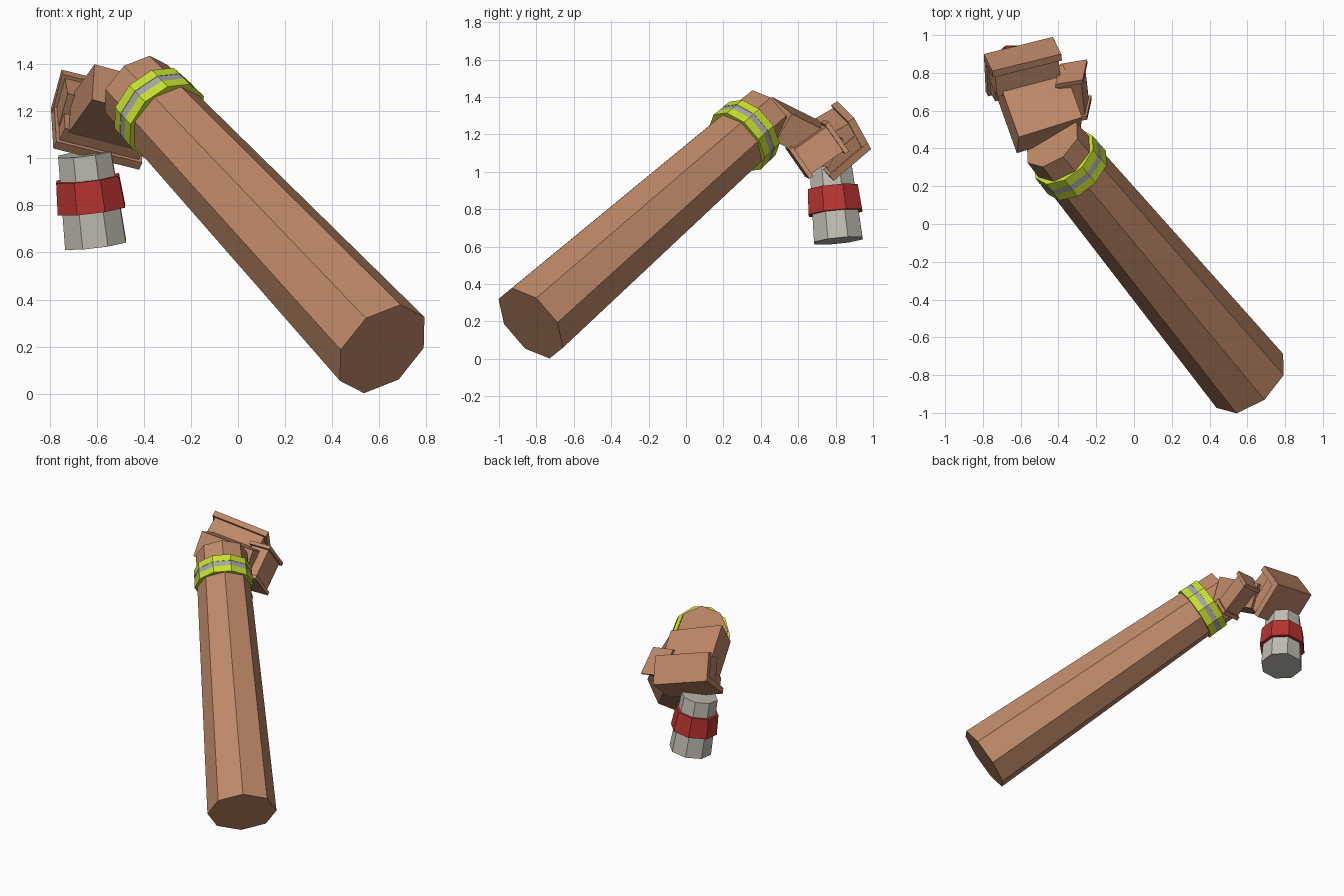
import bpy, bmesh
from mathutils import Vector as V

if "Cube" in bpy.data.objects:
    bpy.data.objects.remove(bpy.data.objects["Cube"])


def material(name, rgb):
    m = bpy.data.materials.new(name)
    m.diffuse_color = (*rgb, 1)
    m.use_nodes = True
    m.node_tree.nodes["Principled BSDF"].inputs["Base Color"].default_value = m.diffuse_color
    return m


SKIN = material("skin", (0.52, 0.25, 0.14))
LIME = material("lime", (0.58, 0.75, 0.03))
GREY = material("grey", (0.38, 0.38, 0.38))
RED = material("red", (0.48, 0.035, 0.03))
PALE = material("pale", (0.54, 0.51, 0.45))


def finish(bm, name, mat):
    bmesh.ops.recalc_face_normals(bm, faces=bm.faces)
    me = bpy.data.meshes.new(name)
    bm.to_mesh(me)
    bm.free()
    me.materials.append(mat)
    ob = bpy.data.objects.new(name, me)
    bpy.context.collection.objects.link(ob)
    return ob


def prism(name, p0, p1, r0, r1, sides, ref, mat):
    """Tapered n-sided prism from p0 to p1; ref points at the first corner."""
    from math import cos, sin, tau
    p0, p1 = V(p0), V(p1)
    axis = (p1 - p0).normalized()
    a = V(ref)
    a = (a - axis * a.dot(axis)).normalized()
    b = axis.cross(a)
    bm = bmesh.new()
    rings = []
    for p, r in ((p0, r0), (p1, r1)):
        rings.append([bm.verts.new(p + r * (a * cos(i * tau / sides) + b * sin(i * tau / sides)))
                      for i in range(sides)])
    for i in range(sides):
        j = (i + 1) % sides
        bm.faces.new((rings[0][i], rings[0][j], rings[1][j], rings[1][i]))
    bm.faces.new(rings[0])
    bm.faces.new(rings[1])
    return finish(bm, name, mat)


def block(name, corner, u, v, t, inset=0.0):
    """Box spanned by three edges; inset shrinks the far (corner + t) face."""
    c, u, v, t = V(corner), V(u), V(v), V(t)
    bm = bmesh.new()
    layers = []
    for k, s in ((0, 0), (1, inset)):
        layers.append([bm.verts.new(c + u * x + v * y + t * k) for x, y in
                       ((s, s), (1 - s, s), (1 - s, 1 - s), (s, 1 - s))])
    for i in range(4):
        j = (i + 1) % 4
        bm.faces.new((layers[0][i], layers[0][j], layers[1][j], layers[1][i]))
    bm.faces.new(layers[0])
    bm.faces.new(layers[1])
    return finish(bm, name, SKIN)


# Forearm
elbow, wrist = V((0.613, -0.83, 0.19)), V((-0.433, 0.43, 1.297))
prism("forearm", elbow, wrist, 0.227, 0.168, 8, (0.077, -0.1, 0.19), SKIN)

# Wristband: two lime strips with a grey one between
axis = (wrist - elbow).normalized()
mid = elbow.lerp(wrist, 0.908)
for name, s0, s1, r, mat in (("wristband_lower", -0.065, -0.018, 0.193, LIME),
                             ("wristband_stripe", -0.018, 0.018, 0.191, GREY),
                             ("wristband_upper", 0.018, 0.065, 0.191, LIME)):
    prism(name, mid + axis * s0, mid + axis * s1, r, r - 0.002, 10, (0.81, 0.585, 0.07), mat)

# Palm, sloping down from the wrist
W = V((0.335, 0.105, -0.09))
L = V((-0.10, 0.28, -0.14))
T = V((-0.01, -0.085, -0.15))
A = V((-0.61, 0.46, 1.40))
block("palm", A, W, L, T)

# Fingers: outer plate over a narrower body, then the curled ends
F = V((-0.045, 0.09, -0.165))
WF = V((0.365, 0.09, -0.09))
K = V((-0.75, 0.81, 1.377))
N = F.cross(WF).normalized()
if N.y > 0:
    N = -N
block("finger_plate", K, WF, F, N * 0.04)
block("finger_body", K + WF * 0.04 + F * 0.08 + N * 0.04, WF * 0.92, F * 0.84, N * 0.13)
E = V((0.01, -0.2, -0.17))
M = E.cross(WF).normalized()
if M.z < 0:
    M = -M
block("finger_ends", K + F, WF, E, M * 0.04)
block("finger_ends_body", K + F + WF * 0.04 + E * 0.06 + M * 0.04, WF * 0.92, E * 0.88, M * 0.07)

# Thumb: body with a flared plate at each end
d = V((-0.02, 0.17, 0.12))
h = V((-0.02, -0.09, 0.13))
x = V((0.12, 0.02, -0.01))
o = V((-0.36, 0.65, 1.0))
block("thumb", o, x, h, d)
dn = d.normalized()
for name, base in (("thumb_base_plate", o - dn * 0.025), ("thumb_tip_plate", o + d)):
    block(name, base - x * 0.1 - h * 0.1, x * 1.2, h * 1.2, dn * 0.025)

# Held can with a red label
c0, c1 = V((-0.605, 0.815, 0.632)), V((-0.652, 0.775, 1.02))
prism("can", c0, c1, 0.141, 0.122, 8, (1, 0.4, 0), PALE)
prism("can_label", c0.lerp(c1, 0.38), c0.lerp(c1, 0.73), 0.156, 0.145, 8, (1, 0.4, 0), RED)
